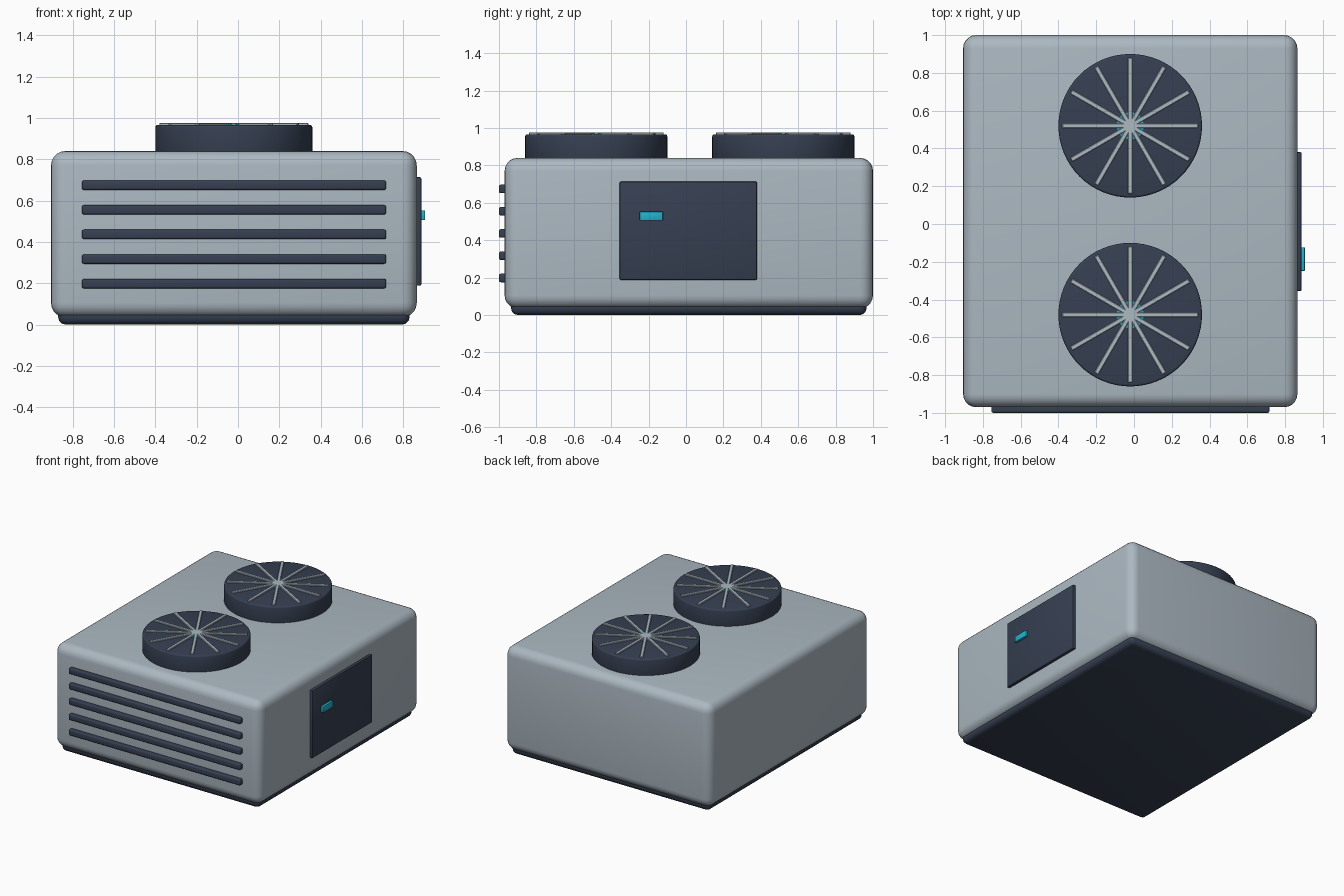
import bpy
import math

if "Cube" in bpy.data.objects:
    bpy.data.objects.remove(bpy.data.objects["Cube"])


def material(name, rgb):
    m = bpy.data.materials.new(name)
    m.diffuse_color = (*rgb, 1.0)
    m.use_nodes = True
    m.node_tree.nodes["Principled BSDF"].inputs["Base Color"].default_value = m.diffuse_color
    return m


GREY = material("light grey casing", (0.41, 0.48, 0.535))
DARK = material("dark slate", (0.037, 0.051, 0.085))
CYAN = material("cyan accent", (0.016, 0.45, 0.62))


def finish(obj, name, mat, bevel, segments):
    """Name, colour, round the edges and shade smooth."""
    obj.name = name
    obj.data.materials.append(mat)
    if bevel:
        mod = obj.modifiers.new("rounded edges", 'BEVEL')
        mod.width = bevel
        mod.segments = segments
        mod.limit_method = 'ANGLE'
        mod.angle_limit = math.radians(40)
        bpy.ops.object.modifier_apply(modifier=mod.name)
    bpy.ops.object.shade_smooth_by_angle(angle=math.radians(35))
    return obj


def box(name, lo, hi, mat, bevel=0.0, segments=3, turn=0.0):
    centre = [(a + b) / 2 for a, b in zip(lo, hi)]
    bpy.ops.mesh.primitive_cube_add(size=1, location=centre)
    obj = bpy.context.object
    obj.scale = [b - a for a, b in zip(lo, hi)]
    bpy.ops.object.transform_apply(location=False, rotation=False, scale=True)
    obj.rotation_euler.z = turn
    return finish(obj, name, mat, bevel, segments)


def disc(name, x, y, z0, z1, radius, mat, bevel=0.0, sides=64):
    bpy.ops.mesh.primitive_cylinder_add(vertices=sides, radius=radius, depth=z1 - z0,
                                        location=(x, y, (z0 + z1) / 2))
    return finish(bpy.context.object, name, mat, bevel, 3)


# Casing on a slightly smaller base
box("casing", (-0.905, -0.97, 0.035), (0.865, 1.0, 0.84), GREY, 0.07, 5)
box("base", (-0.87, -0.935, 0.0), (0.83, 0.965, 0.09), DARK, 0.035, 3)

# Front vent slats
for i in range(5):
    z = 0.198 + 0.119 * i
    box(f"vent_slat_{i + 1}", (-0.755, -1.0, z - 0.023), (0.717, -0.955, z + 0.023),
        DARK, 0.01)

# Side access panel with its indicator
box("access_panel", (0.84, -0.355, 0.188), (0.887, 0.38, 0.713), DARK, 0.006, 2)
box("indicator", (0.875, -0.248, 0.505), (0.905, -0.124, 0.553), CYAN, 0.004, 2)

# Two roof fans: drum, hub and a grille of six crossing bars
FAN_X = -0.02
for label, y in (("front", -0.48), ("rear", 0.52)):
    disc(f"{label}_fan_drum", FAN_X, y, 0.82, 0.966, 0.38, DARK, 0.012)
    disc(f"{label}_fan_hub", FAN_X, y, 0.95, 0.971, 0.072, CYAN, sides=32)
    for k in range(6):
        box(f"{label}_grille_bar_{k + 1}", (FAN_X - 0.36, y - 0.012, 0.955),
            (FAN_X + 0.36, y + 0.012, 0.976), GREY, 0.003, 1, turn=k * math.pi / 6)
